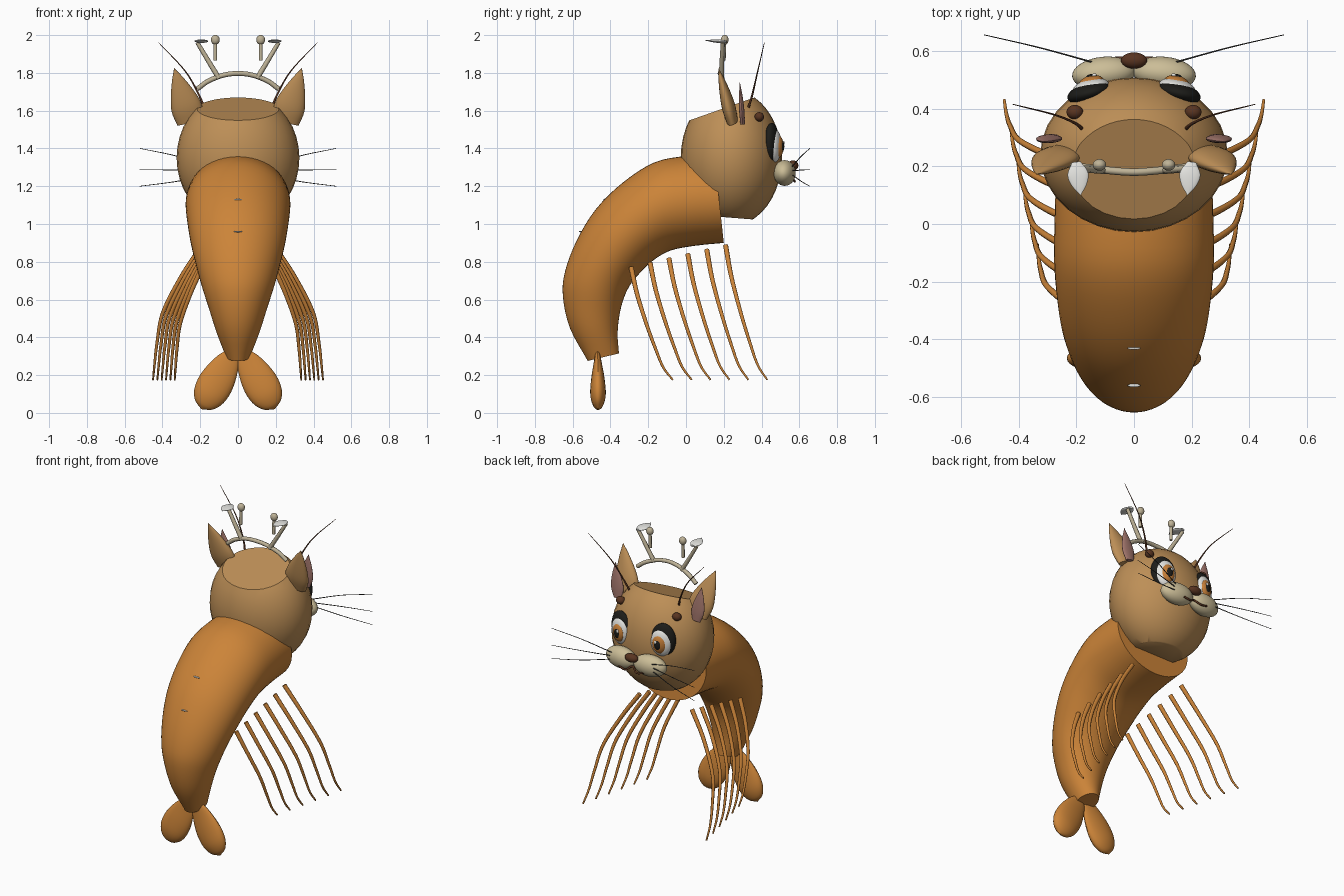
import bpy, bmesh, math
from mathutils import Vector, Matrix

if "Cube" in bpy.data.objects:
    bpy.data.objects.remove(bpy.data.objects["Cube"])


def material(name, r, g, b):
    m = bpy.data.materials.new(name)
    m.use_nodes = True
    m.diffuse_color = (r, g, b, 1)
    m.node_tree.nodes["Principled BSDF"].inputs["Base Color"].default_value = (r, g, b, 1)
    return m


ORANGE = material("shell orange", .60, .23, .04)
TAN = material("fur tan", .51, .275, .095)
CREAM = material("muzzle cream", .60, .51, .31)
BONE = material("antler beige", .52, .45, .31)
WHITE = material("white", .80, .80, .77)
BLACK = material("black", .012, .012, .010)
AMBER = material("iris amber", .56, .21, .04)
BROWN = material("dark brown", .10, .035, .015)
PINK = material("inner ear pink", .36, .18, .15)
GREY = material("whisker grey", .06, .06, .055)
SIDES = (("left", 1), ("right", -1))


def finish(name, bm, mat):
    bmesh.ops.recalc_face_normals(bm, faces=bm.faces[:])
    me = bpy.data.meshes.new(name)
    bm.to_mesh(me)
    bm.free()
    me.materials.append(mat)
    ob = bpy.data.objects.new(name, me)
    bpy.context.scene.collection.objects.link(ob)
    return ob


def smooth_path(rows, steps=4):
    """Catmull-Rom interpolation through rows of numbers."""
    rows = [Vector(r) for r in rows]
    pts = [2 * rows[0] - rows[1]] + rows + [2 * rows[-1] - rows[-2]]
    out = []
    for a, b, c, d in zip(pts, pts[1:], pts[2:], pts[3:]):
        for k in range(steps):
            t = k / steps
            out.append(.5 * (2 * b + (c - a) * t + (2 * a - 5 * b + 4 * c - d) * t * t
                             + (3 * b - a - 3 * c + d) * t ** 3))
    return out + [rows[-1]]


def loft(name, rings, mat, n=32):
    """Rings are (centre, half-axis u, half-axis v); both ends are capped."""
    bm = bmesh.new()
    loops = []
    for c, u, v in rings:
        loops.append([bm.verts.new(c + u * math.cos(2 * math.pi * i / n)
                                   + v * math.sin(2 * math.pi * i / n)) for i in range(n)])
    for a, b in zip(loops, loops[1:]):
        for i in range(n):
            bm.faces.new((a[i], a[(i + 1) % n], b[(i + 1) % n], b[i]))
    bm.faces.new(loops[0])
    bm.faces.new(loops[-1])
    return finish(name, bm, mat)


def petal(name, base, tip, across, profile, mat):
    """Flattened pointed shape; profile rows are (fraction, half width, half thickness)."""
    base, tip = Vector(base), Vector(tip)
    axis = tip - base
    u = Vector(across)
    u = (u - axis * (u.dot(axis) / axis.length_squared)).normalized()
    v = axis.cross(u).normalized()
    rows = smooth_path(profile)
    return loft(name, [(base + axis * f, u * max(w, .001), v * max(t, .001))
                       for f, w, t in rows], mat, 24)


def ellipsoid(name, centre, radii, mat, turn=0, cuts=()):
    bm = bmesh.new()
    bmesh.ops.create_uvsphere(bm, u_segments=32, v_segments=20, radius=1)
    bm.transform(Matrix.Translation(centre) @ Matrix.Rotation(turn, 4, 'Z')
                 @ Matrix.Diagonal((*radii, 1)))
    for co, no in cuts:
        res = bmesh.ops.bisect_plane(bm, geom=bm.verts[:] + bm.edges[:] + bm.faces[:],
                                     plane_co=co, plane_no=no, clear_outer=True)
        edges = [e for e in res["geom_cut"] if isinstance(e, bmesh.types.BMEdge)]
        bmesh.ops.edgeloop_fill(bm, edges=edges)
    return finish(name, bm, mat)


def tube(name, pts, r0, r1, mat):
    pts = smooth_path(pts, 6)
    cu = bpy.data.curves.new(name, 'CURVE')
    cu.dimensions = '3D'
    cu.bevel_depth = 1
    cu.bevel_resolution = 2
    cu.use_fill_caps = True
    sp = cu.splines.new('POLY')
    sp.points.add(len(pts) - 1)
    for i, (p, q) in enumerate(zip(sp.points, pts)):
        p.co = (*q, 1)
        p.radius = r0 + (r1 - r0) * i / (len(pts) - 1)
    sp.use_smooth = True
    cu.materials.append(mat)
    ob = bpy.data.objects.new(name, cu)
    bpy.context.scene.collection.objects.link(ob)
    return ob


# Arched body: rows are outer (y, z), inner (y, z), half width
spine = [(.15, 1.365, .20, .90, .27), (0, 1.36, .05, .885, .275),
         (-.17, 1.325, -.08, .86, .277), (-.34, 1.215, -.17, .81, .267),
         (-.48, 1.075, -.24, .745, .25), (-.58, .91, -.30, .67, .222),
         (-.64, .75, -.335, .59, .19), (-.652, .62, -.355, .50, .155),
         (-.615, .45, -.362, .41, .115), (-.52, .275, -.355, .315, .063)]
rings = []
for oy, oz, iy, iz, w in [tuple(r[:]) for r in
                          [list(v) for v in smooth_path(spine)]]:
    rings.append((Vector((0, (oy + iy) / 2, (oz + iz) / 2)), Vector((w, 0, 0)),
                  Vector((0, (oy - iy) / 2, (oz - iz) / 2))))
loft("body", rings, ORANGE, 48)

# Head with flat crown and chin
ellipsoid("head", (0, .24, 1.35), (.325, .268, .36), TAN,
          cuts=[((0, .05, 1.56), (0, -.33, .94)), ((0, .28, 1.03), (0, -.08, -1))])

# Back markings
for name, y, z in (("upper", -.43, 1.13), ("lower", -.56, .96)):
    ellipsoid(name + "_back_mark", (0, y, z), (.022, .006, .004), WHITE)

# Muzzle centre and headband
ellipsoid("nose", (0, .567, 1.31), (.045, .028, .027), BROWN)
tube("mouth", [(-.09, .57, 1.235), (-.04, .575, 1.225), (0, .555, 1.25),
               (.04, .575, 1.225), (.09, .57, 1.235)], .006, .006, BROWN)
tube("headband", [(-.215, .20, 1.715), (-.16, .195, 1.755), (-.08, .185, 1.787), (0, .18, 1.797),
                  (.08, .185, 1.787), (.16, .195, 1.755), (.215, .20, 1.715)], .013, .013, BONE)

for side, s in SIDES:
    # Ears
    petal(side + "_ear", (s * .25, .245, 1.545), (s * .338, .172, 1.825), (1, 0, -s * .3),
          [(0, .075, .03), (.25, .082, .036), (.5, .065, .03), (.8, .03, .015), (1, 0, 0)], TAN)
    petal(side + "_inner_ear", (s * .285, .30, 1.53), (s * .315, .285, 1.75), (1, 0, 0),
          [(0, .03, .012), (.3, .045, .014), (.65, .03, .010), (1, 0, 0)], PINK)

    # Eyes, layered from rim to glint
    turn = -s * .25
    for part, x, y, z, rad, mat in (
            ("eye_rim", .155, .454, 1.43, (.078, .036, .105), BLACK),
            ("eye_white", .150, .470, 1.415, (.066, .034, .088), WHITE),
            ("iris", .148, .488, 1.41, (.045, .027, .060), AMBER),
            ("pupil", .147, .500, 1.41, (.026, .020, .037), BLACK),
            ("eye_glint", .138, .516, 1.428, (.009, .006, .011), WHITE)):
        ellipsoid(side + "_" + part, (s * x, y, z), rad, mat, turn)

    # Muzzle pads and whiskers
    ellipsoid(side + "_muzzle", (s * .105, .522, 1.27), (.11, .058, .068), CREAM, -s * .1)
    for i, z in enumerate((1.20, 1.288, 1.40)):
        z0 = 1.262 + .02 * i
        tube(f"{side}_whisker_{i}", [(s * .14, .56, z0),
                                     (s * .33, .612, z0 + (z - z0) * .6),
                                     (s * .52, .656, z)], .003, .0015, GREY)

    # Brow knob and long feeler
    ellipsoid(side + "_brow_knob", (s * .205, .388, 1.567), (.029, .025, .025), BROWN)
    tube(side + "_feeler", [(s * .175, .325, 1.60), (s * .205, .35, 1.68),
                            (s * .28, .38, 1.81), (s * .42, .415, 1.96)], .007, .0015, BROWN)

    # Antler stalk, leaf blade and ball-topped peg
    tube(side + "_antler", [(s * .10, .187, 1.77), (s * .155, .19, 1.86),
                            (s * .215, .195, 1.96)], .014, .011, BONE)
    petal(side + "_antler_blade", (s * .20, .215, 1.965), (s * .185, .10, 1.972), (1, 0, 0),
          [(0, .015, .006), (.35, .036, .009), (.7, .026, .006), (1, 0, 0)], WHITE)
    tube(side + "_peg", [(s * .12, .2, 1.865), (s * .12, .203, 1.96)], .010, .010, BONE)
    ellipsoid(side + "_peg_ball", (s * .12, .205, 1.975), (.023, .02, .026), BONE)

    # Row of six swimming legs, longest at the head end
    for i in range(6):
        y0, z0 = -.29 + .1 * i, .77 + .023 * i
        reach = .145 + .023 * i
        shape = [(0, 0, 0), (.42, .03, .23), (.80, .08, .50),
                 (.92, .13, .73), (.97, .17, .89), (1, .22, 1)]
        tube(f"{side}_leg_{i}", [(s * (.19 + reach * fx), y0 + dy, z0 + (.175 - z0) * fz)
                                 for fx, dy, fz in shape], .014, .005, ORANGE)

    # Tail fan lobe
    petal(side + "_tail_lobe", (s * .02, -.468, .33), (s * .195, -.465, .02), (s * .8, 0, .5),
          [(0, .025, .01), (.2, .065, .02), (.5, .092, .036), (.75, .088, .041),
           (.92, .055, .026), (1, 0, 0)], ORANGE)

    # Small side spots
    ellipsoid(side + "_side_spot", (s * .15, -.27, .825), (.012, .010, .012), WHITE)

# Smooth shading with crisp rims
bpy.ops.object.select_all(action='DESELECT')
for ob in bpy.context.scene.objects:
    if ob.type == 'MESH':
        ob.select_set(True)
        bpy.context.view_layer.objects.active = ob
bpy.ops.object.shade_smooth_by_angle(angle=math.radians(35))
